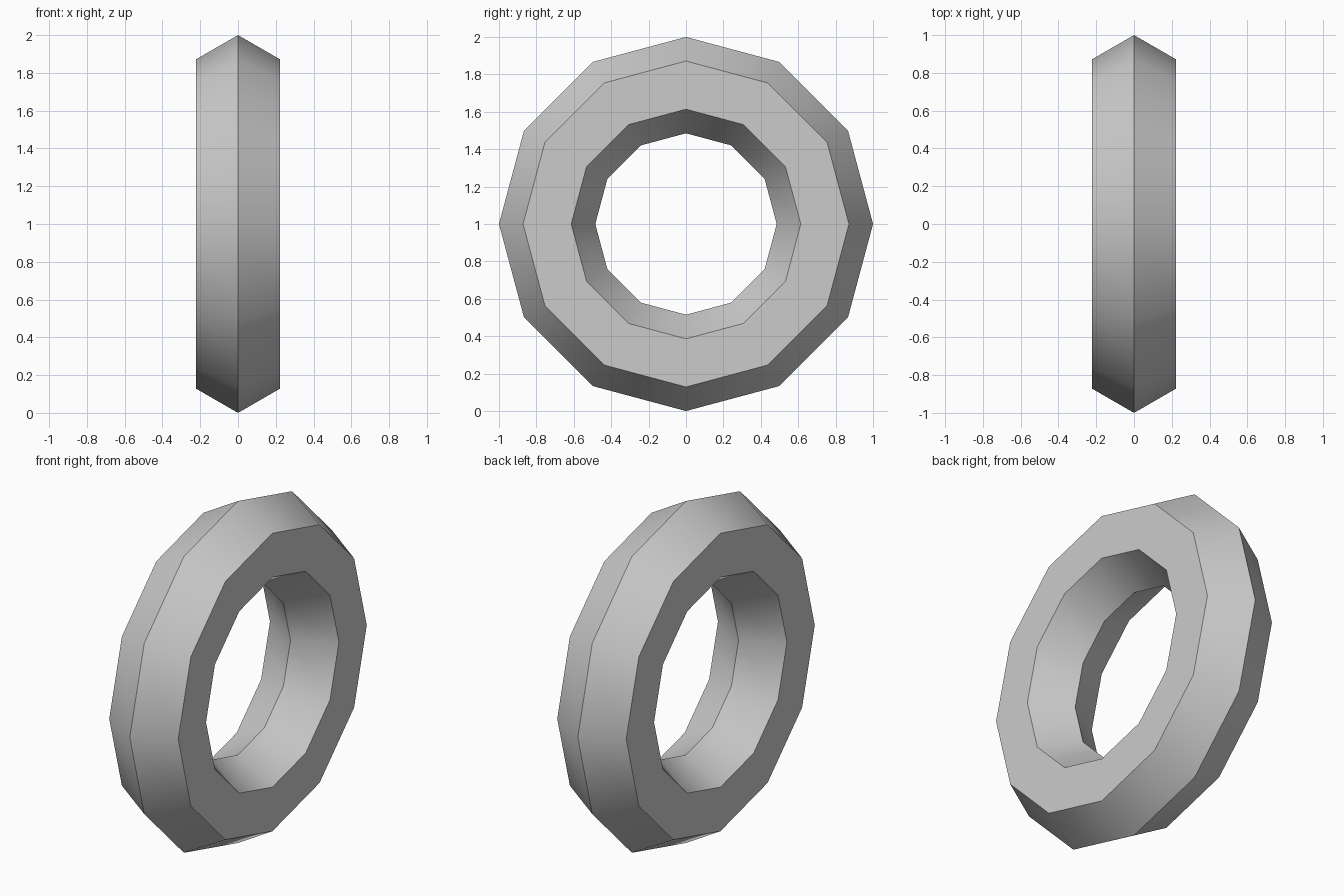
import bpy
import math

cube = bpy.data.objects.get("Cube")
if cube:
    bpy.data.objects.remove(cube, do_unlink=True)

RING_RADIUS = 0.7425
TUBE_RADIUS = 0.2575

# Plain grey material
grey = bpy.data.materials.new("light_grey")
grey.use_nodes = True
colour = (0.6, 0.6, 0.6, 1.0)
grey.diffuse_color = colour
grey.node_tree.nodes["Principled BSDF"].inputs["Base Color"].default_value = colour

# Upright twelve-sided ring with a hexagonal tube, its axis along x
bpy.ops.mesh.primitive_torus_add(
    major_segments=12, minor_segments=6,
    major_radius=RING_RADIUS, minor_radius=TUBE_RADIUS,
    location=(0, 0, 1), rotation=(0, math.pi / 2, 0))
ring = bpy.context.object
ring.name = "ring"
ring.data.materials.append(grey)
bpy.ops.object.transform_apply(location=False, rotation=True, scale=False)

# Smooth around the ring, crisp along the hexagonal corners
bpy.ops.object.shade_smooth_by_angle(angle=math.radians(40))
